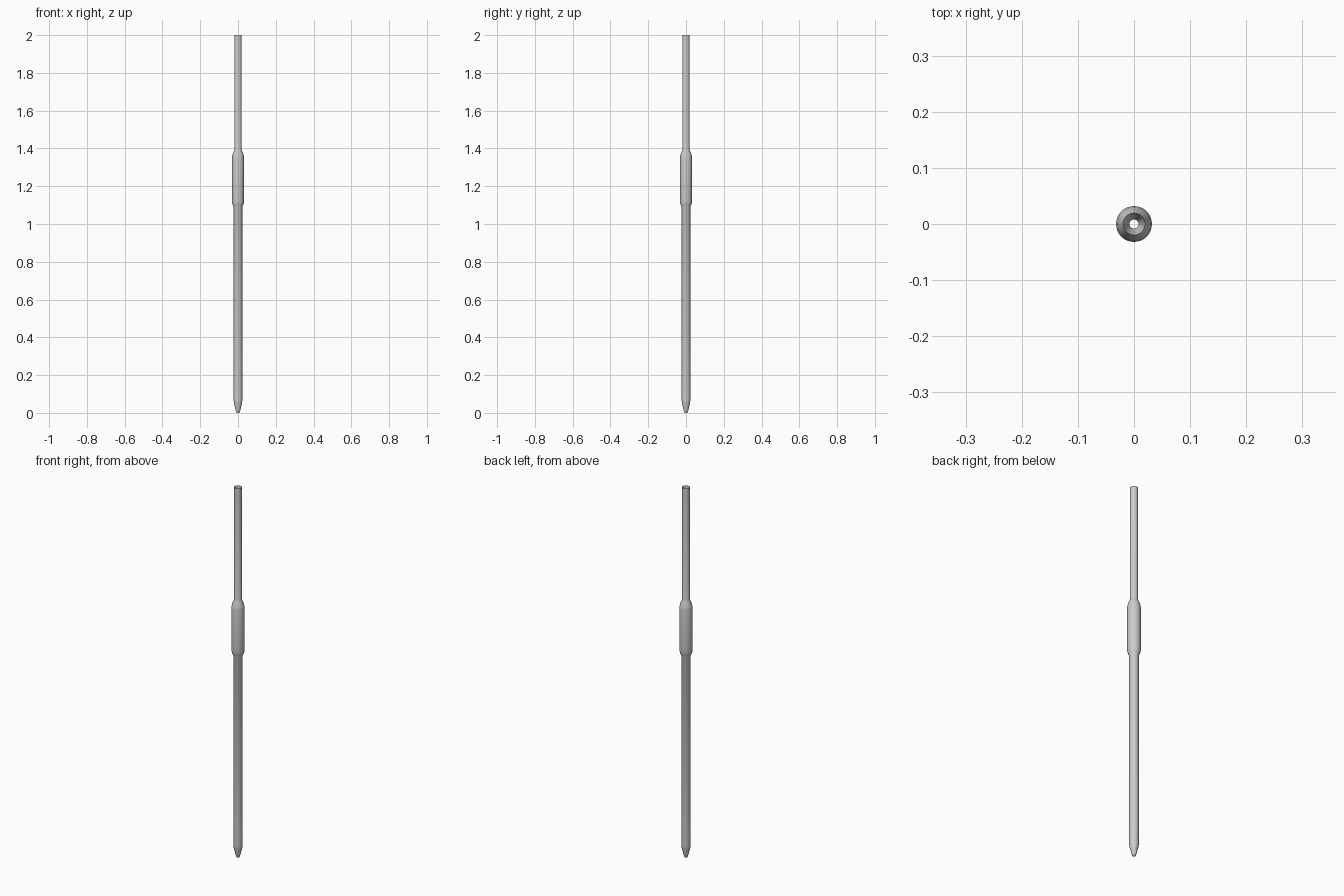
import bpy, bmesh
from math import pi, radians
from mathutils import Vector

if "Cube" in bpy.data.objects:
    bpy.data.objects.remove(bpy.data.objects["Cube"])

# outline of the hollow rod: (radius, height), open at both ends
profile = [(0.008, 0.0), (0.0105, 0.008), (0.021, 0.048), (0.0225, 0.062),
           (0.0232, 0.08), (0.0232, 1.09), (0.030, 1.105), (0.032, 1.12),
           (0.032, 1.35), (0.030, 1.365), (0.0205, 1.39), (0.0193, 1.395),
           (0.0193, 2.0)]

# spin the outline around z
bm = bmesh.new()
verts = [bm.verts.new((r, 0, z)) for r, z in profile]
edges = [bm.edges.new(pair) for pair in zip(verts, verts[1:])]
bmesh.ops.spin(bm, geom=verts + edges, cent=(0, 0, 0), axis=(0, 0, 1),
               angle=2 * pi, steps=32, use_duplicate=False)
bmesh.ops.remove_doubles(bm, verts=bm.verts[:], dist=0.0002)

# make every face point outward
bm.normal_update()
for f in bm.faces:
    c = f.calc_center_median()
    if f.normal.dot(Vector((c.x, c.y, 0))) < 0:
        f.normal_flip()

mesh = bpy.data.meshes.new("hollow_rod")
bm.to_mesh(mesh)
bm.free()
rod = bpy.data.objects.new("hollow_rod", mesh)
bpy.context.collection.objects.link(rod)

bpy.context.view_layer.objects.active = rod
rod.select_set(True)
bpy.ops.object.shade_smooth_by_angle(angle=radians(35))
